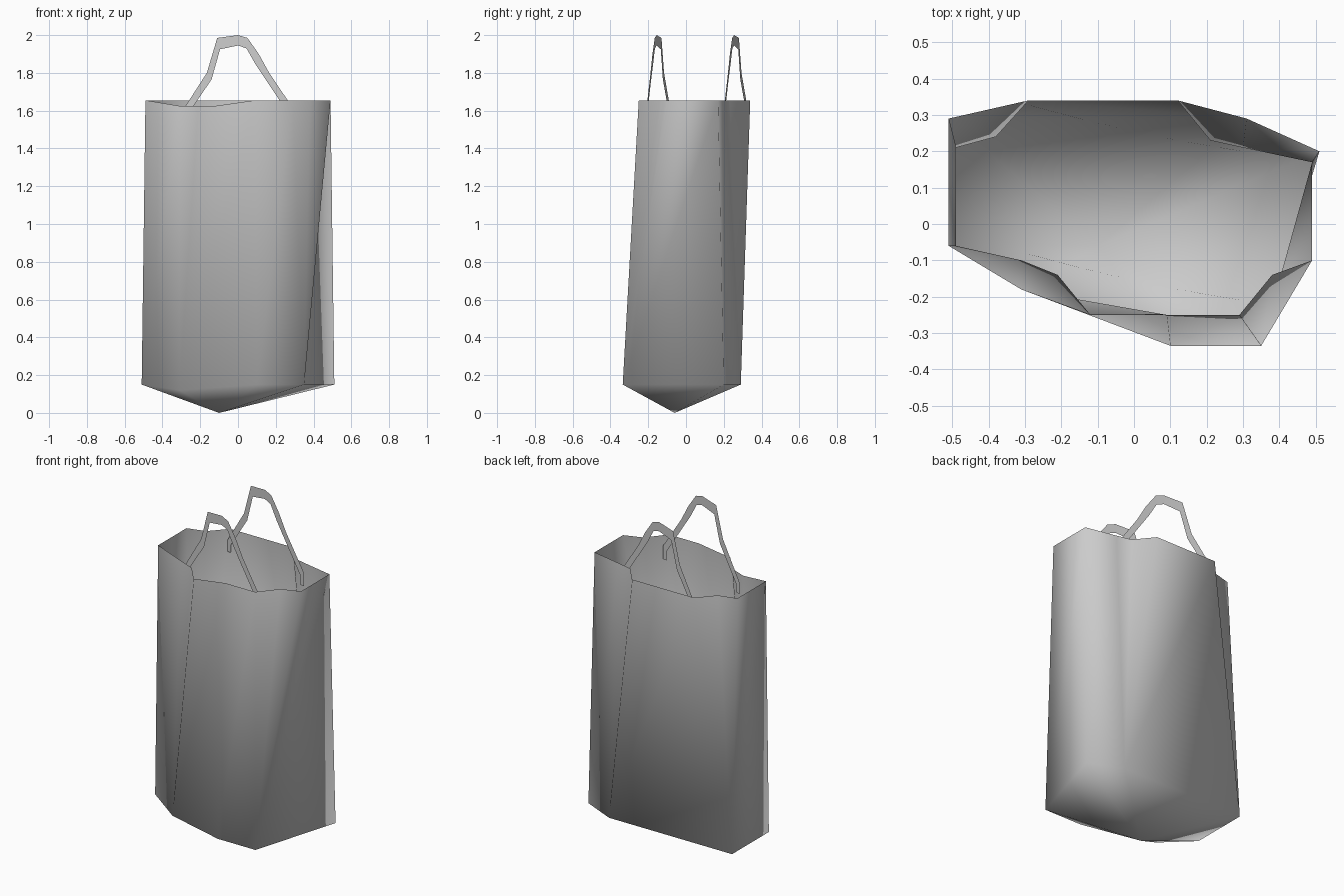
import bpy
import bmesh

if "Cube" in bpy.data.objects:
    bpy.data.objects.remove(bpy.data.objects["Cube"], do_unlink=True)

grey = bpy.data.materials.new("light_grey")
grey.use_nodes = True
colour = (0.6, 0.6, 0.6, 1)
grey.diffuse_color = colour
grey.node_tree.nodes["Principled BSDF"].inputs["Base Color"].default_value = colour


def finish(name, bm):
    mesh = bpy.data.meshes.new(name)
    bm.to_mesh(mesh)
    bm.free()
    mesh.materials.append(grey)
    for face in mesh.polygons:
        face.use_smooth = True
    obj = bpy.data.objects.new(name, mesh)
    bpy.context.collection.objects.link(obj)
    return obj


# Bag body: open rim joined to a wider base, closed by a shallow point
RIM_Z, BASE_Z, DIP = 1.655, 0.15, 0.03
# rim x, rim y, base x, base y, whether the rim sags there
walls = [
    (-.49, -.06, -.51, -.06, 0), (-.31, -.10, -.31, -.18, 1),
    (-.21, -.14, -.31, -.18, 1), (-.12, -.25, -.31, -.18, 1),
    (.09, -.25, .10, -.335, 0), (.29, -.25, .35, -.335, 0),
    (.38, -.14, .35, -.335, 0), (.49, -.10, .35, -.335, 0),
    (.49, .17, .51, .20, 0), (.30, .21, .31, .29, 0),
    (.21, .23, .31, .29, 0), (.12, .34, .31, .29, 0),
    (-.29, .34, -.51, .29, 0), (-.38, .24, -.51, .29, 0),
    (-.49, .21, -.51, .29, 0),
]
bm = bmesh.new()
rim, base, corners = [], [], {}
for rx, ry, bx, by, sag in walls:
    rim.append(bm.verts.new((rx, ry, RIM_Z - DIP * sag)))
    if (bx, by) not in corners:
        corners[bx, by] = bm.verts.new((bx, by, BASE_Z - DIP * sag))
    base.append(corners[bx, by])
point = bm.verts.new((-.10, -.06, 0))
for i in range(len(walls)):
    j = (i + 1) % len(walls)
    bm.faces.new((base[i], rim[j], rim[i]))
    if base[i] != base[j]:
        bm.faces.new((base[i], base[j], rim[j]))
        bm.faces.new((base[j], base[i], point))
finish("bag_body", bm)

# Handles: two flat bent ribbons hanging inside the rim
# outer x, outer z, inner x, inner z
ribbon = [
    (-.30, 1.52, -.275, 1.52), (-.30, 1.59, -.27, 1.575),
    (-.165, 1.80, -.14, 1.765), (-.11, 1.985, -.095, 1.925),
    (0, 2.0, 0, 1.945), (.05, 1.985, .045, 1.93),
    (.11, 1.90, .09, 1.85), (.165, 1.80, .14, 1.775),
    (.30, 1.60, .27, 1.58), (.30, 1.52, .275, 1.52),
]


def bend(x):
    return -.155 - .217 * x + .11 * x * x


for name, shift in (("front_handle", 0), ("back_handle", .41)):
    bm = bmesh.new()
    rows = [(bm.verts.new((ox, bend(ox) + shift, oz)),
             bm.verts.new((ix, bend(ix) + shift, iz)))
            for ox, oz, ix, iz in ribbon]
    for (a, b), (c, d) in zip(rows, rows[1:]):
        bm.faces.new((a, b, d, c))
    finish(name, bm)
